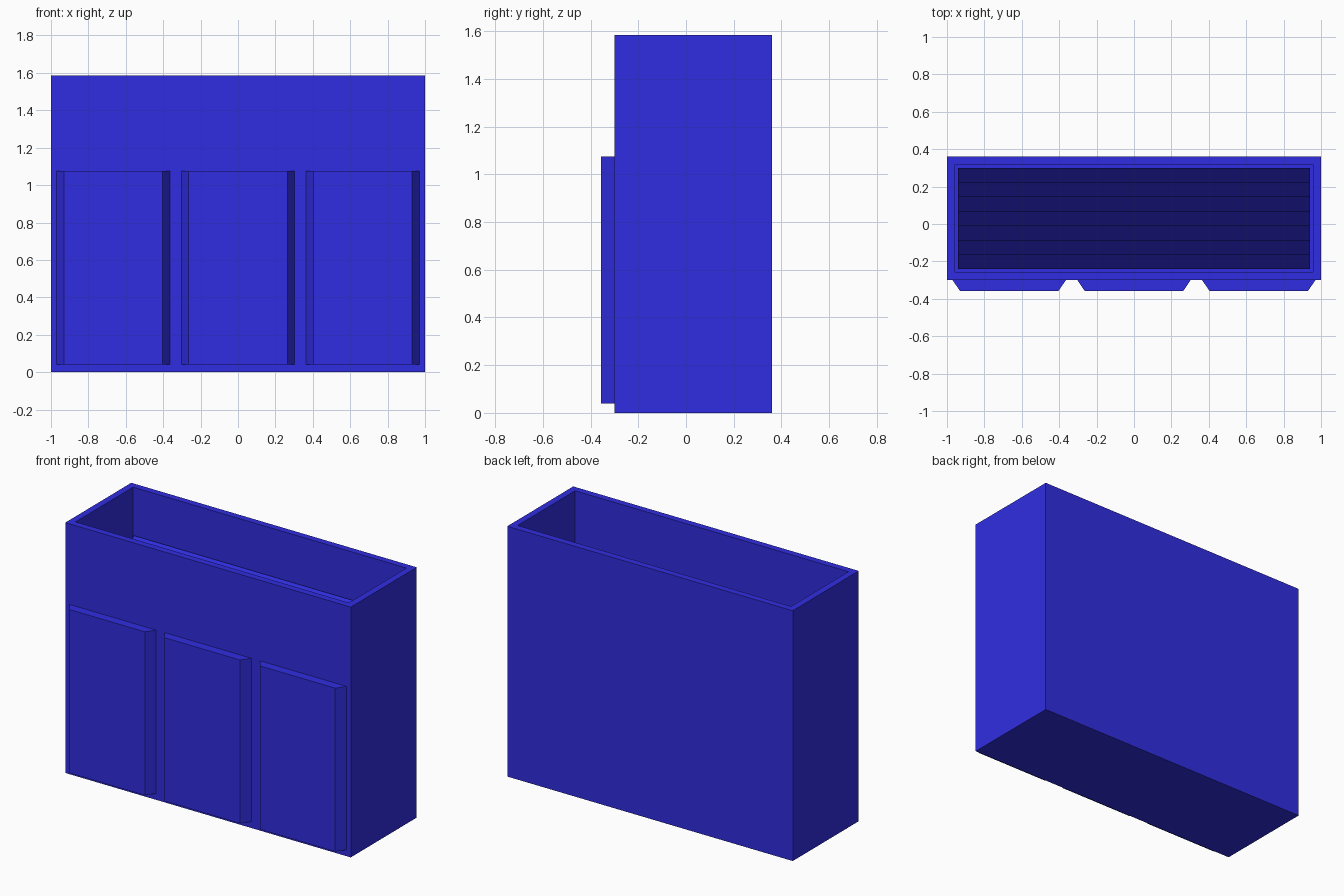
import bpy, bmesh

if "Cube" in bpy.data.objects:
    bpy.data.objects.remove(bpy.data.objects["Cube"])

blue = bpy.data.materials.new("blue_paint")
blue.diffuse_color = (0.03, 0.027, 0.75, 1)
blue.use_nodes = True
blue.node_tree.nodes["Principled BSDF"].inputs["Base Color"].default_value = blue.diffuse_color

X, Y0, Y1, H = 1.0, -0.30, 0.36, 1.585   # outer box
WALL = 0.06


def prism(name, profile, axis, start, end):
    """Extrude a 2D profile along x (profile is y,z) or z (profile is x,y)."""
    bm = bmesh.new()
    pts = [(start, a, b) if axis == "x" else (a, b, start) for a, b in profile]
    face = bm.faces.new([bm.verts.new(p) for p in pts])
    new = bmesh.ops.extrude_face_region(bm, geom=[face])["geom"]
    d = end - start
    bmesh.ops.translate(bm, vec=(d, 0, 0) if axis == "x" else (0, 0, d),
                        verts=[v for v in new if isinstance(v, bmesh.types.BMVert)])
    bmesh.ops.recalc_face_normals(bm, faces=bm.faces)
    return finish(name, bm)


def finish(name, bm):
    mesh = bpy.data.meshes.new(name)
    bm.to_mesh(mesh)
    bm.free()
    mesh.materials.append(blue)
    ob = bpy.data.objects.new(name, mesh)
    bpy.context.collection.objects.link(ob)
    return ob


# Open-topped casing: box whose top face is inset and pushed down
casing = prism("casing", [(-X, Y0), (X, Y0), (X, Y1), (-X, Y1)], "z", 0, H)
bm = bmesh.new()
bm.from_mesh(casing.data)
top = max(bm.faces, key=lambda f: f.calc_center_median().z)
bmesh.ops.inset_region(bm, faces=[top], thickness=WALL)
new = bmesh.ops.extrude_face_region(bm, geom=[top])["geom"]
bmesh.ops.translate(bm, vec=(0, 0, WALL - H),
                    verts=[v for v in new if isinstance(v, bmesh.types.BMVert)])
if top.is_valid:
    bmesh.ops.delete(bm, geom=[top], context="FACES_ONLY")
bmesh.ops.recalc_face_normals(bm, faces=bm.faces)
bm.to_mesh(casing.data)
bm.free()

# Tilted louvre slats across the opening, rising towards the back
COUNT = 7
step = (Y1 - Y0 - 2 * WALL) / COUNT
for i in range(COUNT):
    a = Y0 + WALL + i * step
    b = a + step
    prism(f"louvre_slat_{i + 1}",
          [(a, 1.20), (b, 1.29), (b, 1.275), (a, 1.185)], "x", -X + WALL, X - WALL)

# Three raised front panels with bevelled sides
for i, cx in enumerate((-0.667, 0, 0.667)):
    prism(f"front_panel_{i + 1}",
          [(cx - 0.303, Y0), (cx - 0.264, -0.357), (cx + 0.264, -0.357), (cx + 0.303, Y0)],
          "z", 0.04, 1.075)
